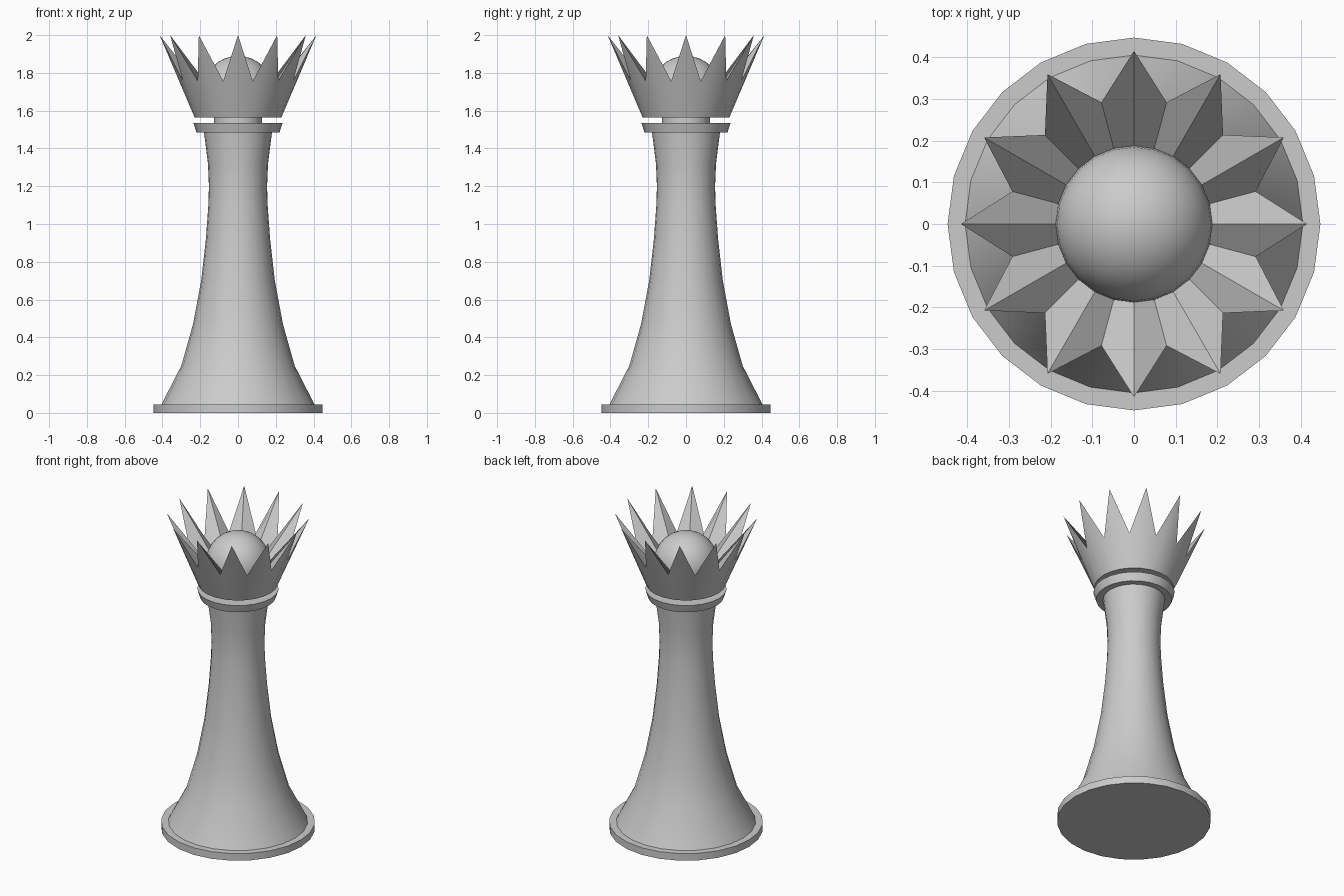
import bpy, bmesh
from math import sin, cos, pi, radians

if "Cube" in bpy.data.objects:
    bpy.data.objects.remove(bpy.data.objects["Cube"])

N = 24  # sides around the piece


def finish(name, bm, angle=30):
    bmesh.ops.recalc_face_normals(bm, faces=bm.faces)
    mesh = bpy.data.meshes.new(name)
    bm.to_mesh(mesh)
    bm.free()
    obj = bpy.data.objects.new(name, mesh)
    bpy.context.collection.objects.link(obj)
    bpy.ops.object.select_all(action='DESELECT')
    obj.select_set(True)
    bpy.context.view_layer.objects.active = obj
    bpy.ops.object.shade_smooth_by_angle(angle=radians(angle))
    return obj


def loft(name, profile):
    """Capped rings around z; profile(i) gives (radius, z) pairs for side i."""
    bm = bmesh.new()
    rings = []
    columns = [profile(i) for i in range(N)]
    for level in range(len(columns[0])):
        ring = []
        for i, col in enumerate(columns):
            r, z = col[level]
            a = 2 * pi * i / N
            ring.append(bm.verts.new((r * cos(a), r * sin(a), z)))
        rings.append(ring)
    for lo, hi in zip(rings, rings[1:]):
        for i in range(N):
            j = (i + 1) % N
            bm.faces.new((lo[i], lo[j], hi[j], hi[i]))
    bm.faces.new(rings[0][::-1])
    bm.faces.new(rings[-1])
    return finish(name, bm)


def lathe(name, points):
    return loft(name, lambda i: points)


# Base disc
lathe("base", [(0.447, 0), (0.447, 0.045)])

# Flared body
lathe("body", [(0.405, 0.045), (0.30, 0.25), (0.238, 0.47), (0.195, 0.70),
               (0.17, 0.92), (0.157, 1.10), (0.154, 1.20), (0.159, 1.32),
               (0.18, 1.485)])

# Collar and the narrow neck above it
lathe("collar", [(0.22, 1.485), (0.236, 1.535)])
lathe("neck", [(0.127, 1.535), (0.127, 1.567)])

# Crown: rim alternates between tips and valleys, then slopes inward
loft("crown", lambda i: [(0.23, 1.565),
                         (0.415, 2.0) if i % 2 == 0 else (0.302, 1.757),
                         (0.17, 1.68)])

# Ball in the crown
bm = bmesh.new()
bmesh.ops.create_uvsphere(bm, u_segments=N, v_segments=16, radius=0.188)
bmesh.ops.translate(bm, verts=bm.verts, vec=(0, 0, 1.702))
finish("ball", bm)
